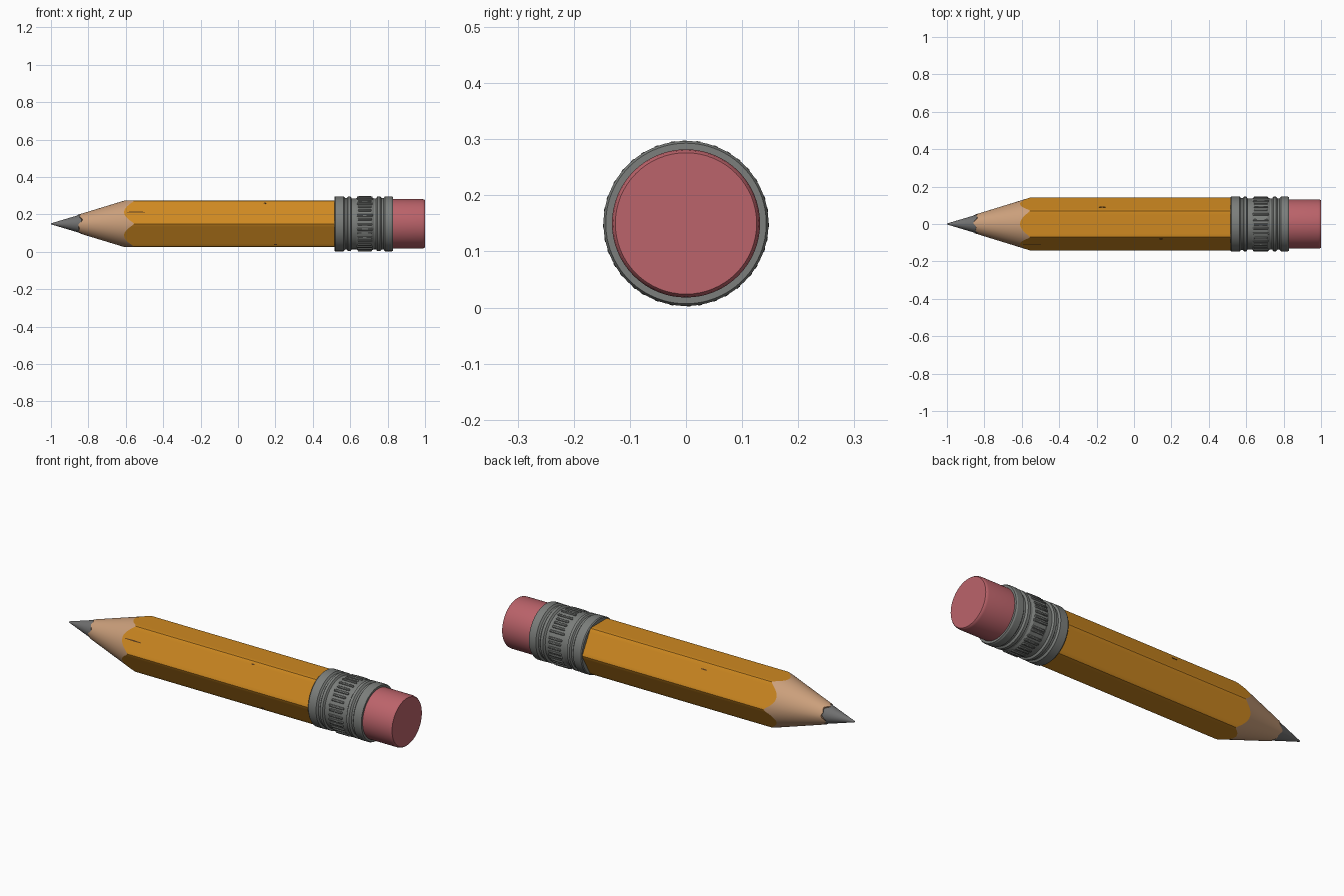
import bpy, bmesh, math, random
from mathutils import Matrix

random.seed(4)
AXIS_Z = 0.15
CORNER = 0.143
APOTHEM = CORNER * math.cos(math.pi / 6)
SLOPE = 0.325          # sharpened cone: radius gained per unit of length

cube = bpy.data.objects.get("Cube")
if cube:
    bpy.data.objects.remove(cube)


def material(name, rgb):
    m = bpy.data.materials.new(name)
    m.use_nodes = True
    m.diffuse_color = (*rgb, 1)
    m.node_tree.nodes["Principled BSDF"].inputs["Base Color"].default_value = (*rgb, 1)
    return m


paint = material("yellow orange paint", (0.62, 0.25, 0.015))
wood = material("bare wood", (0.60, 0.35, 0.20))
metal = material("grey metal", (0.20, 0.21, 0.20))
graphite = material("graphite", (0.16, 0.16, 0.16))
rubber = material("pink rubber", (0.50, 0.125, 0.145))
nick_dark = material("dark nick", (0.10, 0.045, 0.012))


def finish(name, bm, mat, angle=25):
    bmesh.ops.recalc_face_normals(bm, faces=bm.faces)
    mesh = bpy.data.meshes.new(name)
    bm.to_mesh(mesh)
    bm.free()
    mesh.materials.append(mat)
    obj = bpy.data.objects.new(name, mesh)
    bpy.context.collection.objects.link(obj)
    bpy.ops.object.select_all(action='DESELECT')
    obj.select_set(True)
    bpy.context.view_layer.objects.active = obj
    bpy.ops.object.shade_smooth_by_angle(angle=math.radians(angle))
    return obj


def sweep(name, rings, mat, sides=96, caps=(True, True), angle=25):
    """Skin rings around the long axis; each ring maps an angle to (x, radius)."""
    bm = bmesh.new()
    loops = []
    for ring in rings:
        loop = []
        for i in range(sides):
            a = math.tau * i / sides
            x, r = ring(a)
            loop.append(bm.verts.new((x, r * math.cos(a), AXIS_Z + r * math.sin(a))))
        loops.append(loop)
    for lo, hi in zip(loops, loops[1:]):
        for i in range(sides):
            j = (i + 1) % sides
            bm.faces.new((lo[i], lo[j], hi[j], hi[i]))
    if caps[0]:
        bm.faces.new(loops[0])
    if caps[1]:
        bm.faces.new(loops[-1])
    return finish(name, bm, mat, angle)


def fixed(x, r):
    return lambda a: (x, r)


# Six-sided section with slightly softened corners
def hexagon(a):
    off = (a % (math.pi / 3)) - math.pi / 6
    return min(APOTHEM / math.cos(off), CORNER * 0.985)


# Scalloped line where the sharpened cone meets the painted sides
def paint_edge(a):
    r = hexagon(a)
    return -1 + r / SLOPE + 0.01, r


# Uneven line where the wood meets the point
def point_edge(a, lift=0.0):
    x = -0.845 + 0.008 * math.sin(3 * a) + 0.006 * math.sin(7 * a + 1)
    return x, (x + 1) * SLOPE * 0.97 + lift


sweep("painted_body", [paint_edge, lambda a: (0.53, hexagon(a))], paint,
      caps=(False, True))
sweep("sharpened_wood", [lambda a: point_edge(a, 0.003), paint_edge], wood,
      caps=(True, False), angle=40)
sweep("graphite_point", [fixed(-1, 0.002), fixed(-0.995, 0.004), point_edge],
      graphite, angle=40)

# Metal collar: plain bands, grooves, raised rings
collar = [(0.515, 0.118), (0.515, 0.143), (0.52, 0.147), (0.565, 0.147),
          (0.572, 0.138), (0.582, 0.138), (0.588, 0.146), (0.602, 0.146),
          (0.608, 0.136), (0.63, 0.136), (0.642, 0.142), (0.715, 0.142),
          (0.727, 0.136), (0.738, 0.136), (0.745, 0.146), (0.760, 0.146),
          (0.768, 0.137), (0.778, 0.137), (0.786, 0.147), (0.822, 0.147),
          (0.83, 0.143), (0.83, 0.128)]
sweep("metal_collar", [fixed(*p) for p in collar], metal, caps=(False, False))

# Crimped ribs around the middle of the collar
bm = bmesh.new()
RIBS = 36
for k in range(RIBS):
    turn = math.tau * (k + random.uniform(-0.2, 0.2)) / RIBS
    length = random.uniform(0.07, 0.088)
    place = (Matrix.Translation((0.678, 0, AXIS_Z)) @ Matrix.Rotation(turn, 4, 'X')
             @ Matrix.Translation((0, 0.1425, 0)) @ Matrix.Diagonal((length, 0.011, 0.012, 1)))
    made = bmesh.ops.create_cube(bm, size=1, matrix=place)
    edges = {e for v in made["verts"] for e in v.link_edges}
    bmesh.ops.bevel(bm, geom=list(edges), offset=0.003, segments=1, affect='EDGES')
finish("collar_ribs", bm, metal, 40)

# Eraser with a softened rim
eraser = [(0.80, 0.132), (0.985, 0.132), (0.995, 0.130), (1.0, 0.126)]
sweep("eraser", [fixed(*p) for p in eraser], rubber, sides=64, angle=40)


# Small nicks and a crack: thin slivers lying on the painted sides
def sliver(name, x, side, across, length, width):
    turn = math.radians(30 + 60 * side)
    bm = bmesh.new()
    place = (Matrix.Translation((x, 0, AXIS_Z)) @ Matrix.Rotation(turn, 4, 'X')
             @ Matrix.Translation((0, APOTHEM, across)) @ Matrix.Rotation(math.pi / 2, 4, 'X')
             @ Matrix.Diagonal((length, width, 1, 1)))
    bmesh.ops.create_cone(bm, cap_ends=True, segments=6, radius1=0.5, radius2=0.4,
                          depth=0.003, matrix=place)
    finish(name, bm, nick_dark)


sliver("paint_crack", -0.545, 2, 0.0, 0.11, 0.007)
sliver("nick_front_top", 0.145, 2, -0.055, 0.02, 0.008)
sliver("nick_front_low", 0.20, 3, 0.055, 0.02, 0.008)
sliver("nick_back_top", -0.17, 0, 0.035, 0.04, 0.007)
